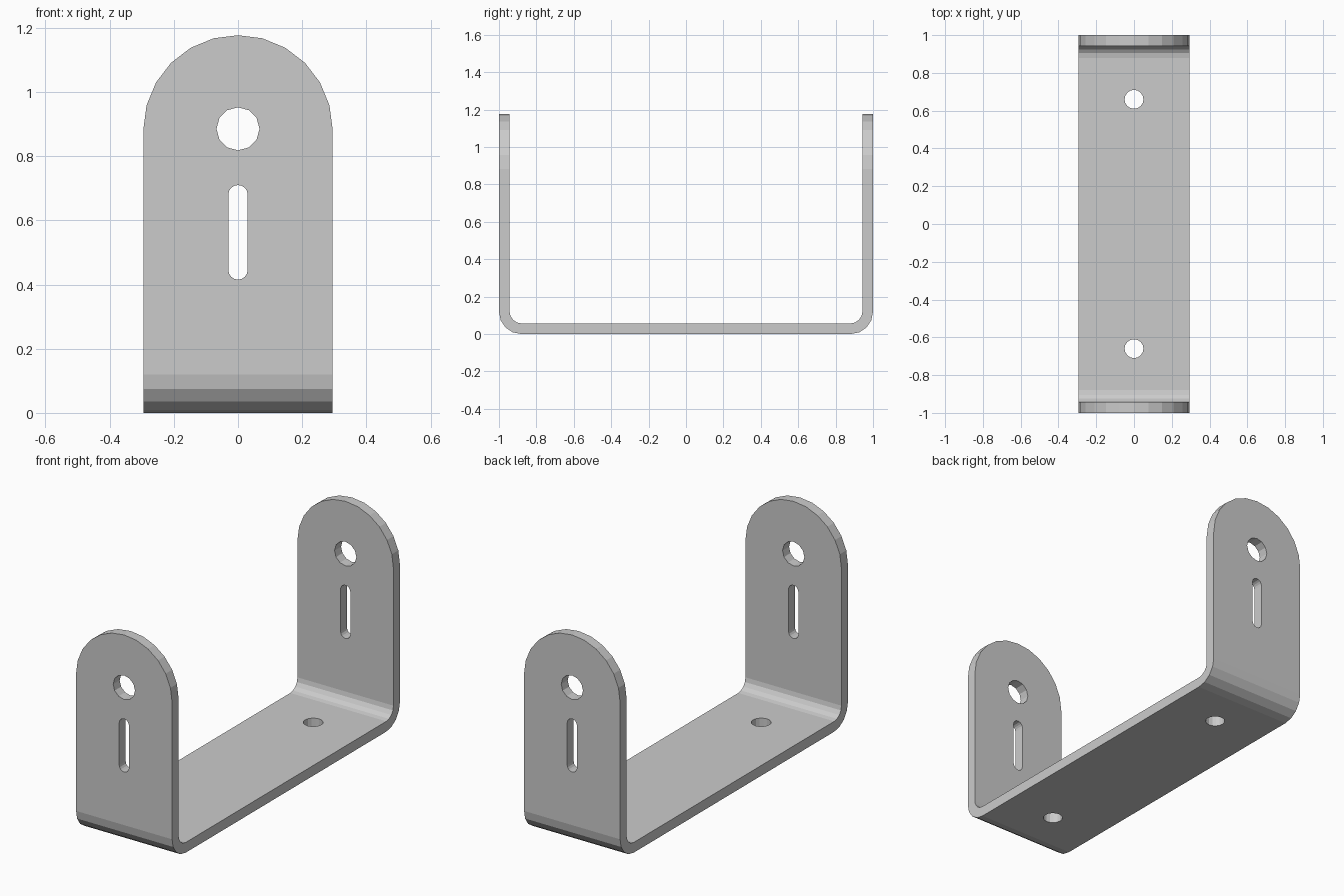
import bpy, bmesh
from math import sin, cos, pi
from mathutils import Vector

if "Cube" in bpy.data.objects:
    bpy.data.objects.remove(bpy.data.objects["Cube"])

HALF_W, TOP, T, R_OUT = 0.295, 1.177, 0.057, 0.12
R_IN = R_OUT - T
ARCH_Z = TOP - HALF_W


def arc(cx, cy, r, a0, a1, n):
    """Points on an arc, angles in units of pi."""
    return [(cx + r * cos(pi * (a0 + (a1 - a0) * i / n)),
             cy + r * sin(pi * (a0 + (a1 - a0) * i / n))) for i in range(n + 1)]


def prism(name, pts, axis, half):
    """Extrude a closed 2D outline symmetrically along an axis."""
    place = {'X': lambda a, b: (-half, a, b),
             'Y': lambda a, b: (a, -half, b),
             'Z': lambda a, b: (a, b, -half)}[axis]
    step = Vector([2 * half if axis == k else 0 for k in 'XYZ'])
    bm = bmesh.new()
    face = bm.faces.new([bm.verts.new(place(*p)) for p in pts])
    ext = bmesh.ops.extrude_face_region(bm, geom=[face], use_keep_orig=True)
    bmesh.ops.translate(bm, vec=step,
                        verts=[v for v in ext['geom'] if isinstance(v, bmesh.types.BMVert)])
    bmesh.ops.recalc_face_normals(bm, faces=bm.faces)
    mesh = bpy.data.meshes.new(name)
    bm.to_mesh(mesh)
    bm.free()
    obj = bpy.data.objects.new(name, mesh)
    bpy.context.collection.objects.link(obj)
    return obj


def boolean(target, cutter, operation):
    """Apply a boolean and discard the cutter."""
    cutter.hide_render = True
    mod = target.modifiers.new("cut", 'BOOLEAN')
    mod.operation, mod.solver, mod.object = operation, 'EXACT', cutter
    bpy.context.view_layer.objects.active = target
    bpy.ops.object.modifier_apply(modifier=mod.name)
    bpy.data.objects.remove(cutter)


# Bent strap: U-shaped side profile, mirrored across y = 0
c = 1 - R_OUT
right = (arc(c, R_OUT, R_OUT, -0.5, 0, 4) + [(1, TOP), (1 - T, TOP)]
         + arc(c, R_OUT, R_IN, 0, -0.5, 4))
left = [(-y, z) for y, z in reversed(right)]
bracket = prism("u_bracket", right + left, 'X', 0.5)

# Trim to width with rounded tops on both arms
outline = [(-HALF_W, -0.2), (HALF_W, -0.2)] + arc(0, ARCH_Z, HALF_W, 0, 1, 12)
outline[2] = (HALF_W, ARCH_Z)
# Raise the trim crown a hair so it never lies on the strap's end faces
outline[8] = (0, TOP - 0.0005)
boolean(bracket, prism("arch_trim", outline, 'Y', 1.5), 'INTERSECT')

# Pivot holes and adjustment slots through both arms
boolean(bracket, prism("pivot_hole", arc(0, 0.885, 0.067, 0, 2, 12)[:-1], 'Y', 1.5), 'DIFFERENCE')
slot = arc(0, 0.68, 0.03, 0, 1, 8) + arc(0, 0.445, 0.03, 1, 2, 8)
boolean(bracket, prism("slot", slot, 'Y', 1.5), 'DIFFERENCE')

# Mounting holes in the base
for y in (-0.66, 0.66):
    boolean(bracket, prism("base_hole", arc(0, y, 0.05, 0, 2, 16)[:-1], 'Z', 0.3), 'DIFFERENCE')
